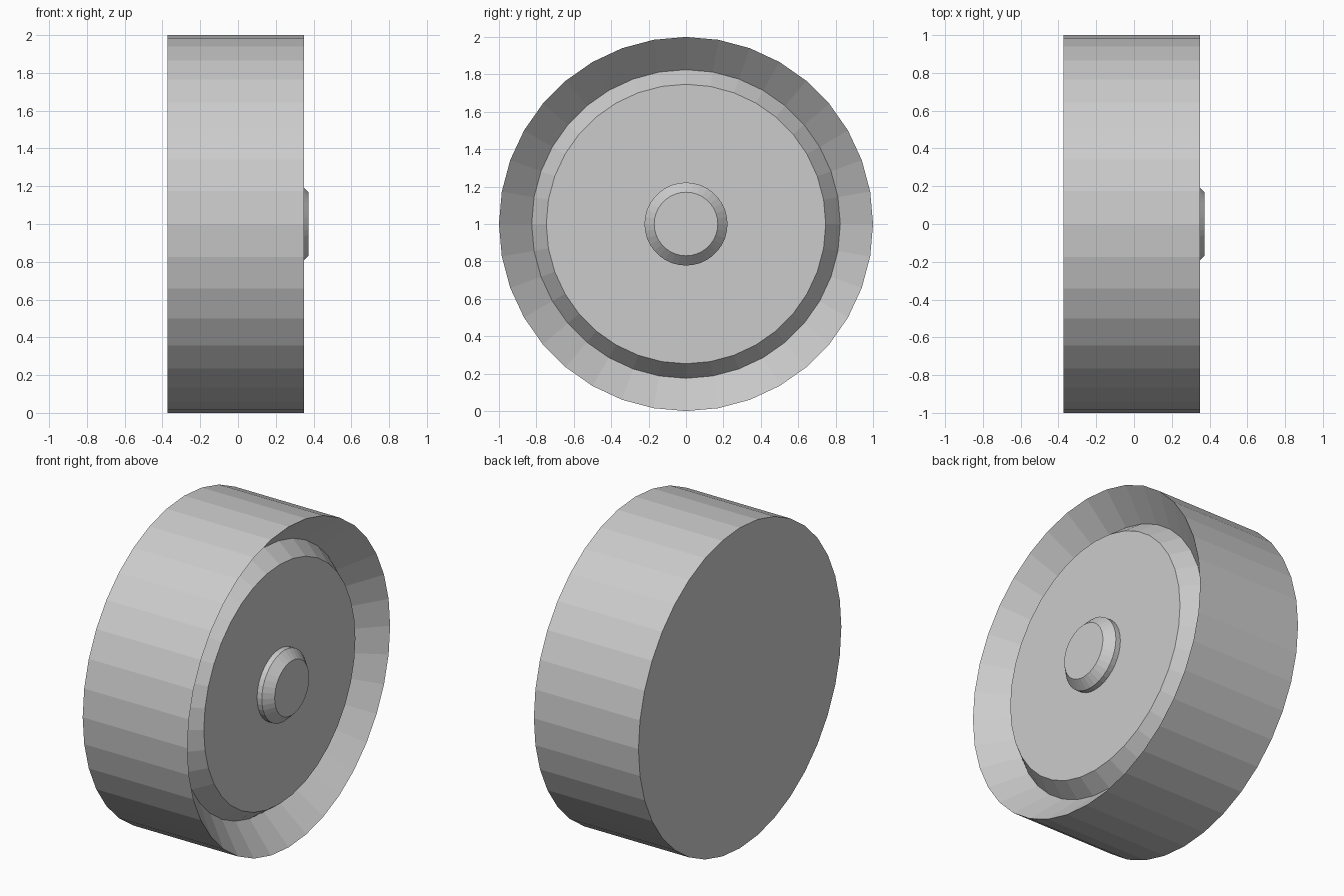
import bpy
import math
from mathutils import Matrix

SIDES = 36

cube = bpy.data.objects.get("Cube")
if cube:
    bpy.data.objects.remove(cube, do_unlink=True)

grey = bpy.data.materials.new("light_grey")
grey.use_nodes = True
colour = (0.6, 0.6, 0.6, 1)
grey.diffuse_color = colour
grey.node_tree.nodes["Principled BSDF"].inputs["Base Color"].default_value = colour


def turned_part(name, profile, back=True):
    """Turn (x, radius) points about the wheel axis and cap the ends."""
    verts, faces = [], []
    for x, radius in profile:
        for i in range(SIDES):
            a = math.tau * i / SIDES
            verts.append((x, radius * math.cos(a), radius * math.sin(a)))
    for ring in range(len(profile) - 1):
        for i in range(SIDES):
            j = (i + 1) % SIDES
            low, high = ring * SIDES, (ring + 1) * SIDES
            faces.append((low + i, low + j, high + j, high + i))
    last = (len(profile) - 1) * SIDES
    faces.append([last + i for i in range(SIDES)])
    if back:
        faces.append(list(reversed(range(SIDES))))
    mesh = bpy.data.meshes.new(name)
    mesh.from_pydata(verts, [], faces)
    mesh.transform(Matrix.Translation((0, 0, 1)))
    mesh.materials.append(grey)
    obj = bpy.data.objects.new(name, mesh)
    bpy.context.collection.objects.link(obj)
    return obj


# Wheel: tread, dished side and raised hub disc
turned_part("wheel", [(-0.372, 1), (0.35, 1), (0.18, 0.825), (0.287, 0.747)])

# Chamfered axle cap standing on the hub disc
turned_part("axle_cap", [(0.287, 0.222), (0.32, 0.222), (0.372, 0.17)], back=False)
